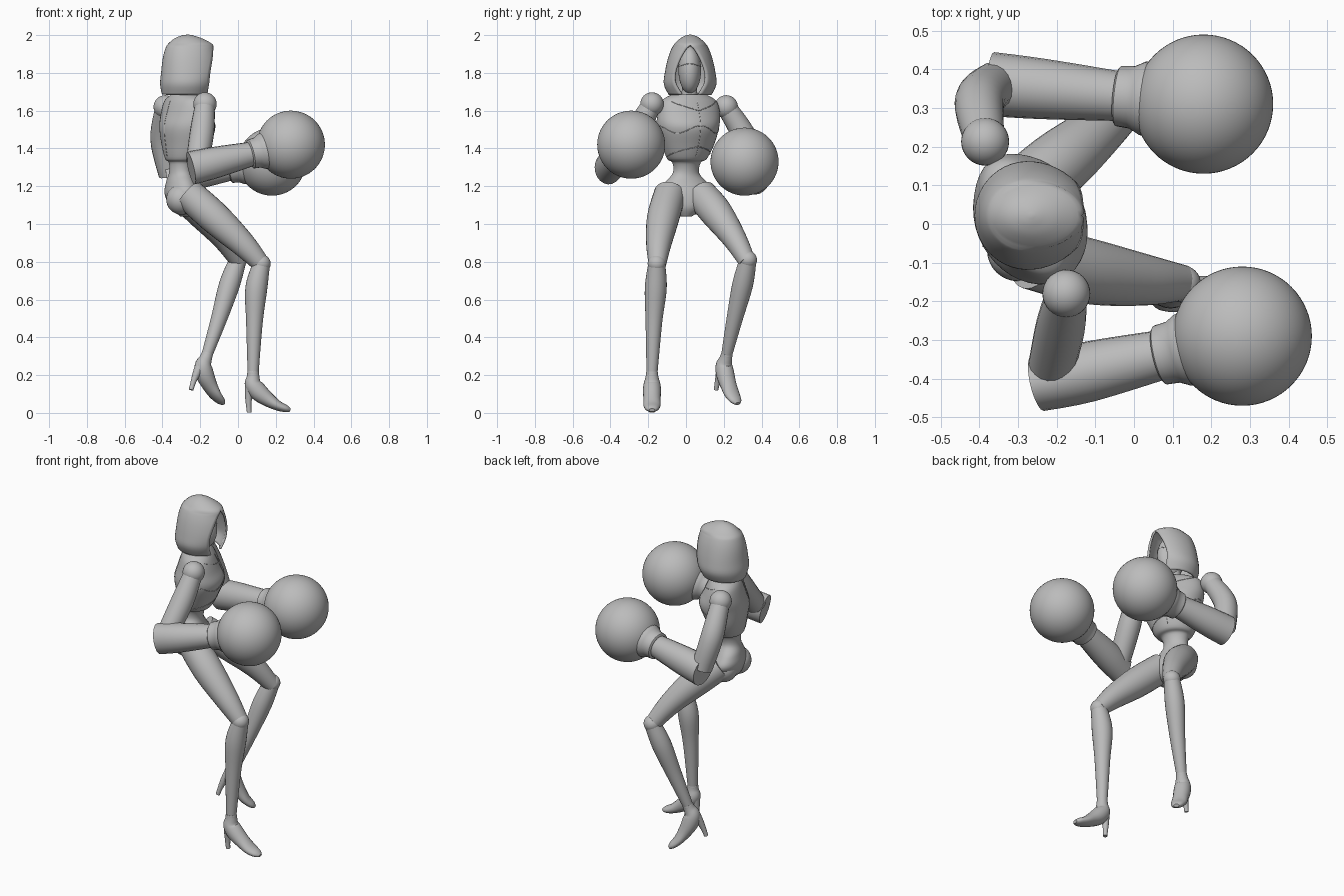
import bpy, bmesh
from math import sin, cos, asin, pi, radians
from mathutils import Vector, Matrix

cube = bpy.data.objects.get("Cube")
if cube:
    bpy.data.objects.remove(cube, do_unlink=True)

grey = bpy.data.materials.new("plain grey")
grey.use_nodes = True
grey.diffuse_color = (0.5, 0.5, 0.5, 1)
grey.node_tree.nodes["Principled BSDF"].inputs["Base Color"].default_value = (0.5, 0.5, 0.5, 1)


def finish(name, bm, angle=40):
    """Turn a bmesh into a smooth shaded object."""
    bmesh.ops.recalc_face_normals(bm, faces=bm.faces)
    mesh = bpy.data.meshes.new(name)
    bm.to_mesh(mesh)
    bm.free()
    mesh.materials.append(grey)
    ob = bpy.data.objects.new(name, mesh)
    bpy.context.collection.objects.link(ob)
    bpy.ops.object.select_all(action='DESELECT')
    ob.select_set(True)
    bpy.context.view_layer.objects.active = ob
    bpy.ops.object.shade_smooth_by_angle(angle=radians(angle))
    return ob


def skin(name, rings, angle=40):
    """Bridge a list of equal rings and cap both ends."""
    bm = bmesh.new()
    loops = [[bm.verts.new(p) for p in ring] for ring in rings]
    n = len(loops[0])
    for a, b in zip(loops, loops[1:]):
        for i in range(n):
            j = (i + 1) % n
            bm.faces.new((a[i], a[j], b[j], b[i]))
    bm.faces.new(loops[0])
    bm.faces.new(loops[-1])
    return finish(name, bm, angle)


def refine(rows, steps=4):
    """Catmull-Rom interpolation of rows of numbers."""
    out = []
    for i in range(len(rows) - 1):
        quad = rows[max(i - 1, 0)], rows[i], rows[i + 1], rows[min(i + 2, len(rows) - 1)]
        for k in range(steps):
            t = k / steps
            out.append([b + 0.5 * t * (c - a + t * (2 * a - 5 * b + 4 * c - d + t * (3 * (b - c) + d - a)))
                        for a, b, c, d in zip(*quad)])
    return out + [list(rows[-1])]


def tube(name, rows, steps=4, sides=20):
    """Round limb; each row is x, y, z, radius and an optional side radius."""
    rows = refine([tuple(r) if len(r) == 5 else (*r, r[3]) for r in rows], steps)
    pts = [Vector(r[:3]) for r in rows]
    rings = []
    for i, (p, r) in enumerate(zip(pts, rows)):
        t = (pts[min(i + 1, len(pts) - 1)] - pts[max(i - 1, 0)]).normalized()
        side = Vector((0, 1, 0))
        side = (side - t * side.dot(t)).normalized()
        up = t.cross(side)
        rings.append([p + side * cos(a) * r[4] + up * sin(a) * r[3]
                      for a in (2 * pi * k / sides for k in range(sides))])
    return skin(name, rings)


def ball(name, loc, radius, scale=(1, 1, 1), sides=32):
    bm = bmesh.new()
    bmesh.ops.create_uvsphere(bm, u_segments=sides, v_segments=sides // 2, radius=radius,
                              matrix=Matrix.Translation(loc) @ Matrix.Diagonal((*scale, 1)))
    return finish(name, bm)


# Torso: z, centre x, centre y, half width, half depth, turn in degrees
body = refine([
    (1.04, -.265, -.005, .035, .04, 14),
    (1.09, -.28, 0, .10, .08, 14),
    (1.16, -.295, 0, .145, .088, 16),
    (1.22, -.305, 0, .115, .07, 20),
    (1.27, -.305, 0, .072, .058, 24),
    (1.325, -.298, .003, .078, .065, 28),
    (1.345, -.29, .005, .108, .092, 28),
    (1.42, -.28, .01, .145, .118, 29),
    (1.51, -.268, .01, .172, .14, 29),
    (1.58, -.275, .015, .178, .118, 29),
    (1.65, -.28, .015, .160, .09, 29),
    (1.685, -.28, .015, .10, .065, 29)], 5)


def body_point(row, a):
    """Point on the torso; a = 0 faces forward, +90 degrees is the left side."""
    z, x, y, w, d, turn = row
    p = Matrix.Rotation(radians(turn), 3, 'Z') @ Vector((cos(a) * d, sin(a) * w, 0))
    return p + Vector((x, y, z))


def row_at(z):
    for a, b in zip(body, body[1:]):
        if a[0] <= z <= b[0]:
            t = (z - a[0]) / (b[0] - a[0])
            return [p + (q - p) * t for p, q in zip(a, b)]


skin("torso", [[body_point(r, 2 * pi * k / 40) for k in range(40)] for r in body], 60)


# Fine panel seams that follow the torso
def seam(name, rule, count=17):
    path = []
    for i in range(count):
        z, a = rule(i / (count - 1))
        path.append((*body_point(row_at(z), a), .0022))
    tube(name, path, 2, 6)


seam("front_seam", lambda t: (1.36 + .29 * t, 0))
seam("back_seam", lambda t: (1.36 + .29 * t, pi))
seam("bust_seam", lambda t: (1.50 + .02 * cos(4 * pi * t), pi * (t - .5)))
seam("rib_seam", lambda t: (1.41 - .05 * abs(2 * t - 1), pi * (t - .5)))
seam("collar_seam", lambda t: (1.60 + .05 * abs(2 * t - 1), 2 * (t - .5)))

# Neck, face and mask edge
tube("neck", [(-.285, .015, 1.63, .06), (-.275, .018, 1.69, .042), (-.265, .02, 1.77, .04)])
ball("face", (-.25, .02, 1.815), 1, (.085, .06, .125))
tube("mask_edge", [(-.25 + .0835 * cos(a), .02 + .059 * sin(a), 1.84 + .008 * cos(2 * a), .0025)
                   for a in (pi * (k / 12 - .5) for k in range(13))], 1, 6)

# Hood: z, back x, rim x, half width, half opening; each row is an arc open at the front
hood = refine([(1.685, -.40, -.165, .112, .045), (1.74, -.41, -.155, .137, .078), (1.80, -.405, -.148, .132, .082),
               (1.87, -.397, -.137, .117, .058), (1.92, -.385, -.133, .100, .028), (1.95, -.37, -.137, .083, 0),
               (1.98, -.335, -.19, .052, 0), (1.995, -.30, -.235, .024, 0), (2.0, -.27, -.26, .004, 0)], 4)
bm = bmesh.new()
arcs = []
for z, back, rim, w, gap in hood:
    start = asin(max(gap, 0) / w)
    mid = -.275 if z < 1.95 else (back + rim) / 2
    arc = []
    for k in range(37):
        a = start + (2 * pi - 2 * start) * k / 36
        depth = (rim - mid) / cos(start) if cos(a) > 0 else mid - back
        arc.append(bm.verts.new((mid + depth * cos(a), .022 + w * sin(a), z)))
    arcs.append(arc)
for low, high in zip(arcs, arcs[1:]):
    for i in range(36):
        bm.faces.new((low[i], low[i + 1], high[i + 1], high[i]))
bm.faces.new(arcs[-1][:-1])
bmesh.ops.remove_doubles(bm, verts=bm.verts, dist=.0002)
shell = finish("hood", bm, 50).modifiers.new("thickness", 'SOLIDIFY')
shell.thickness = .012
shell.offset = -.6

# Arms: shoulder, mid upper arm, upper arm end, elbow and pompom centre
arms = {
    "right": ((-.175, -.18, 1.635), (-.19, -.265, 1.49), (-.215, -.375, 1.33), (-.23, -.408, 1.30),
              (.28, -.29, 1.42), .073),
    "left": ((-.385, .213, 1.62), (-.40, .315, 1.45), (-.36, .36, 1.26), (-.35, .36, 1.245),
             (.18, .31, 1.33), .083)}
for side, (shoulder, mid, end, elbow, hand, wide) in arms.items():
    e, h = Vector(elbow), Vector(hand)
    axis = (h - e).normalized()
    ball(side + "_shoulder", shoulder, .062)
    tube(side + "_upper_arm", [(*shoulder, .052), (*mid, .064), (*end, .060)], 6)
    tube(side + "_forearm", [(*(e - axis * .02), .088, wide), (*e.lerp(h, .22), .083, .078),
                             (*e.lerp(h, .62), .063)])
    tube(side + "_cuff", [(*e.lerp(h, t), r) for t, r in
                          ((.575, .066), (.585, .078), (.65, .081), (.70, .095), (.76, .10))], 2, 28)
    ball(side + "_pompom", hand, .18, sides=64)

# Legs: thigh rows, calf rows, then foot pitch and turn
legs = {
    "right": ([(-.265, -.085, 1.16, .084), (-.12, -.122, 1.03, .085), (.03, -.145, .89, .066), (.13, -.152, .78, .045)],
              [(.125, -.155, .79, .045), (.097, -.16, .66, .058), (.087, -.17, .48, .044), (.08, -.18, .21, .029)],
              0, 0),
    "left": ([(-.29, .08, 1.155, .084), (-.19, .16, 1.06, .085), (-.075, .255, .925, .064), (.005, .325, .80, .045)],
             [(0, .328, .81, .045), (-.045, .30, .68, .055), (-.10, .258, .50, .043), (-.165, .215, .305, .029)],
             23, 34)}
shoe = [(0, 0, .01, .03), (0, 0, -.02, .034), (0, 0, -.06, .045), (.03, 0, -.10, .048),
        (.08, 0, -.14, .038, .045), (.13, 0, -.171, .027, .045), (.175, 0, -.188, .019, .034),
        (.197, 0, -.195, .009, .015)]
spike = [(-.012, 0, -.06, .033), (-.022, 0, -.11, .022), (-.024, 0, -.16, .015), (-.021, 0, -.208, .012)]
for side, (thigh, calf, pitch, turn) in legs.items():
    tube(side + "_thigh", thigh, 6, 28)
    tube(side + "_calf", calf, 6, 24)
    ball(side + "_knee", calf[0][:3], .048)
    ball(side + "_buttock", (-.30, thigh[0][1] * .8, 1.13), .08)
    ankle = Vector(calf[-1][:3])
    ball(side + "_ankle", ankle, .031)
    place = (Matrix.Translation(ankle) @ Matrix.Rotation(radians(turn), 4, 'Z')
             @ Matrix.Rotation(radians(pitch), 4, 'Y'))
    for part, rows in (("_shoe", shoe), ("_heel", spike)):
        tube(side + part, rows).matrix_world = place
